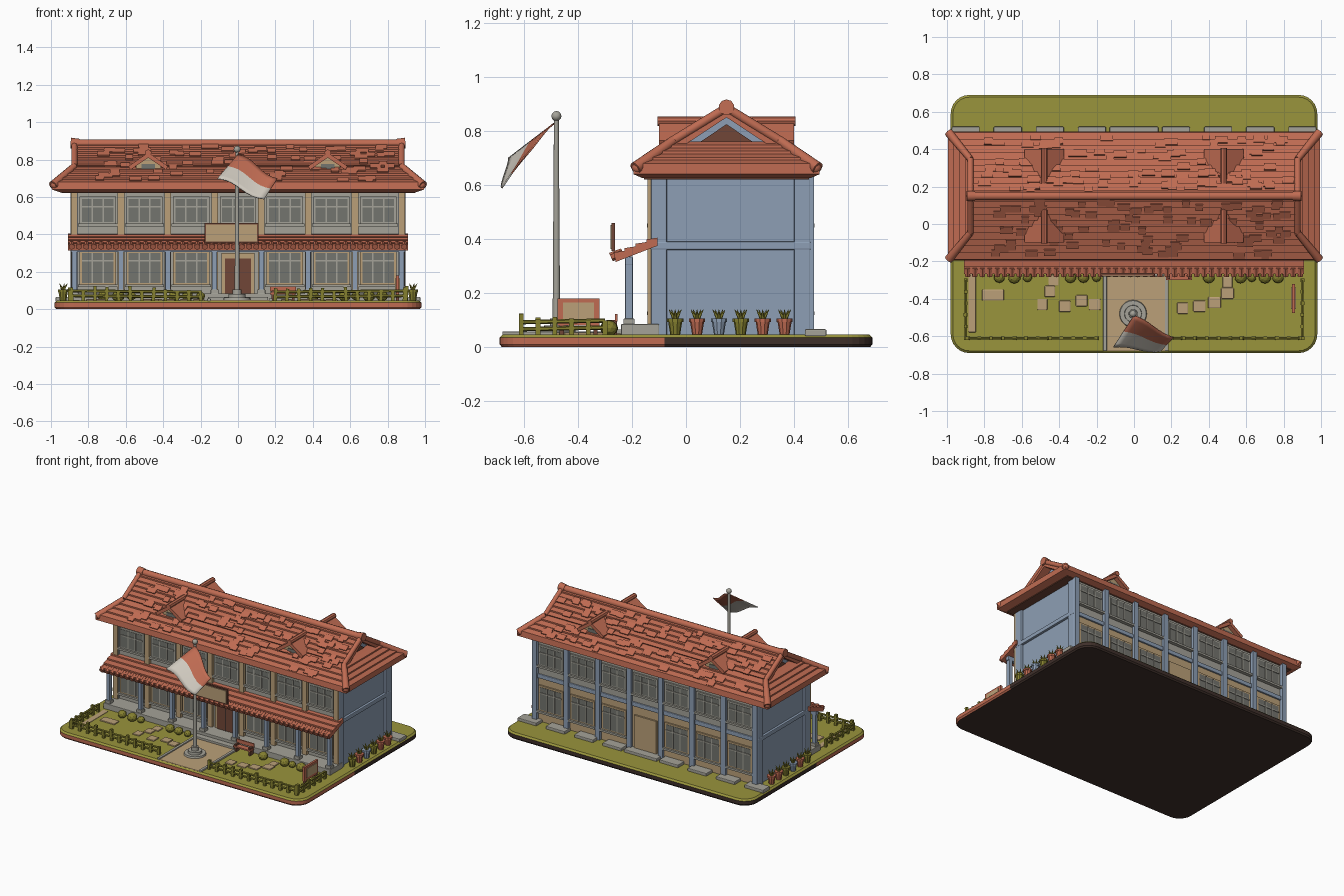
import bpy, bmesh, math, random
from mathutils import Vector, Matrix

random.seed(4)
cube = bpy.data.objects.get("Cube")
if cube:
    bpy.data.objects.remove(cube, do_unlink=True)

# Flat palette
PALETTE = {"terracotta": "BE6B53", "grass": "98933F", "blue_plaster": "8C9DB3", "tan": "BA9F78",
           "window_grey": "73746E", "stone": "A3A197", "dark_earth": "41332E",
           "door_brown": "70483A", "olive": "858033", "flag_white": "CFC9BE"}
ORDER = list(PALETTE)
MATS = []
for mat_name, code in PALETTE.items():
    rgb = [(int(code[i:i + 2], 16) / 255) ** 2.2 for i in (0, 2, 4)] + [1]
    m = bpy.data.materials.new(mat_name)
    m.use_nodes = True
    m.diffuse_color = rgb
    bsdf = m.node_tree.nodes["Principled BSDF"]
    bsdf.inputs["Base Color"].default_value = rgb
    bsdf.inputs["Roughness"].default_value = 0.9
    MATS.append(m)


class Part:
    """Collects simple solids into one named object."""
    def __init__(self, name):
        self.name, self.bm = name, bmesh.new()

    def paint(self, verts, mat):
        for f in {f for v in verts for f in v.link_faces}:
            f.material_index = ORDER.index(mat)

    def box(self, x0, x1, y0, y1, z0, z1, mat, rot=None):
        mx = Matrix.Translation(((x0 + x1) / 2, (y0 + y1) / 2, (z0 + z1) / 2))
        mx = mx @ (rot or Matrix()) @ Matrix.Diagonal((x1 - x0, y1 - y0, z1 - z0, 1))
        self.paint(bmesh.ops.create_cube(self.bm, size=1, matrix=mx)["verts"], mat)

    def tube(self, a, b, r0, r1, mat, seg=10):
        a, b = Vector(a), Vector(b)
        mx = Matrix.Translation((a + b) / 2) @ (b - a).to_track_quat('Z', 'Y').to_matrix().to_4x4()
        self.paint(bmesh.ops.create_cone(self.bm, cap_ends=True, segments=seg, radius1=r0, radius2=r1,
                                         depth=(b - a).length, matrix=mx)["verts"], mat)

    def ball(self, c, r, mat, squash=1.0):
        mx = Matrix.Translation(c) @ Matrix.Diagonal((1, 1, squash, 1))
        self.paint(bmesh.ops.create_icosphere(self.bm, subdivisions=2, radius=r, matrix=mx)["verts"], mat)

    def loft(self, rings, mat):
        loops = [[self.bm.verts.new(p) for p in ring] for ring in rings]
        n = len(loops[0])
        for lo, hi in zip(loops, loops[1:]):
            for i in range(n):
                self.bm.faces.new((lo[i], lo[(i + 1) % n], hi[(i + 1) % n], hi[i]))
        self.bm.faces.new(loops[0][::-1])
        self.bm.faces.new(loops[-1])
        self.paint([v for loop in loops for v in loop], mat)

    def prism_x(self, pts, x0, x1, mat):
        self.loft([[(x, a, b) for a, b in pts] for x in (x0, x1)], mat)

    def prism_y(self, pts, y0, y1, mat):
        self.loft([[(a, y, b) for a, b in pts] for y in (y0, y1)], mat)

    def done(self, bevel=0, smooth=False):
        bmesh.ops.recalc_face_normals(self.bm, faces=self.bm.faces)
        mesh = bpy.data.meshes.new(self.name)
        self.bm.to_mesh(mesh)
        self.bm.free()
        for mat in MATS:
            mesh.materials.append(mat)
        ob = bpy.data.objects.new(self.name, mesh)
        bpy.context.collection.objects.link(ob)
        if bevel:
            mod = ob.modifiers.new("soft_edges", 'BEVEL')
            mod.width, mod.segments, mod.limit_method = bevel, 2, 'ANGLE'
        if smooth:
            bpy.ops.object.select_all(action='DESELECT')
            ob.select_set(True)
            bpy.context.view_layer.objects.active = ob
            bpy.ops.object.shade_smooth_by_angle(angle=math.radians(40))
        return ob


# Rounded plinth: grass top, fired clay front rim, dark rear rim and underside
def outline(inset, z):
    pts = []
    for k, (sx, sy) in enumerate(((1, 1), (-1, 1), (-1, -1), (1, -1))):
        for j in range(7):
            a = math.radians(90 * k + 15 * j)
            pts.append((sx * 0.88 + (0.1 - inset) * math.cos(a), sy * 0.59 + (0.1 - inset) * math.sin(a), z))
        if k in (1, 3):
            pts.append((sx * (0.98 - inset), -0.08, z))
    return pts

p = Part("plinth")
p.loft([outline(0.008, 0), outline(0, 0.01), outline(0, 0.035), outline(0.012, 0.046)], "dark_earth")
p.bm.normal_update()
for f in p.bm.faces:
    c = f.calc_center_median()
    if f.normal.z > 0.5 or c.z > 0.036:
        f.material_index = ORDER.index("grass")
    elif c.y < -0.08 and abs(f.normal.z) < 0.9:
        f.material_index = ORDER.index("terracotta")
p.done()

# Walls, floor band and corner posts
FRONT, BACK = -0.115, 0.445
p = Part("walls")
p.box(-0.88, 0.88, FRONT, BACK, 0.04, 0.65, "blue_plaster")
p.box(-0.897, 0.897, FRONT - 0.017, BACK + 0.017, 0.36, 0.39, "blue_plaster")
for sx in (-1, 1):
    for y in (FRONT + 0.015, BACK - 0.015):
        p.box(sx * 0.875 - 0.02, sx * 0.875 + 0.02, y - 0.03, y + 0.03, 0.04, 0.64, "blue_plaster")
p.done(bevel=0.005)

# Facade bays with framed windows, front and back
BAYS = [0.25 * i for i in range(-3, 4)]
POSTS = [0.25 * i + 0.125 for i in range(-4, 4)]

def window(p, x, y, s, z0, z1, frame):
    w = 0.085
    p.box(x - w - 0.012, x + w + 0.012, y, y + s * 0.012, z0 - 0.012, z1 + 0.012, frame)
    p.box(x - w, x + w, y, y + s * 0.014, z0, z1, "window_grey")
    for dx in (-w / 3, w / 3):
        p.box(x + dx - 0.004, x + dx + 0.004, y, y + s * 0.019, z0, z1, "stone")
    p.box(x - w, x + w, y, y + s * 0.019, z1 - 0.045, z1 - 0.037, "stone")
    p.box(x - w - 0.02, x + w + 0.02, y, y + s * 0.026, z0 - 0.022, z0 - 0.008, "stone")

for name, y, s in (("front_facade", FRONT, -1), ("back_facade", BACK, 1)):
    p = Part(name)
    p.box(-0.86, 0.86, y, y + s * 0.006, 0.05, 0.36, "stone" if s < 0 else "tan")
    p.box(-0.86, 0.86, y, y + s * 0.006, 0.39, 0.64, "stone")
    for x in BAYS:
        window(p, x, y + s * 0.004, s, 0.465, 0.59, "stone")
        if abs(x) > 0.1:
            window(p, x, y + s * 0.004, s, 0.14, 0.30, "tan")
    for x in POSTS:
        p.box(x - 0.018, x + 0.018, y, y + s * 0.028, 0.05, 0.64, "tan" if s < 0 else "blue_plaster")
    p.box(-0.088, 0.088, y, y + s * 0.018, 0.05, 0.30, "tan")
    if s < 0:
        p.box(-0.07, 0.07, y, y + s * 0.024, 0.08, 0.27, "door_brown")
        p.box(-0.003, 0.003, y, y + s * 0.027, 0.08, 0.27, "dark_earth")
    p.done()

# Veranda: floor, posts, beam, tiled lean-to roof
p = Part("veranda")
p.box(-0.9, 0.9, -0.24, -0.1, 0.04, 0.085, "stone")
p.box(-0.16, 0.16, -0.28, -0.23, 0.04, 0.065, "stone")
for x in POSTS:
    p.box(x - 0.014, x + 0.014, -0.225, -0.197, 0.08, 0.33, "blue_plaster")
    p.box(x - 0.021, x + 0.021, -0.232, -0.19, 0.08, 0.105, "stone")
p.box(-0.895, 0.895, -0.225, -0.197, 0.305, 0.335, "blue_plaster")
p.done(bevel=0.003)

def courses(y0, z0, y1, z1, n, lift):
    pts = []
    for i in range(n):
        for t, up in ((i / n, lift), ((i + 1) / n, 0)):
            pts.append((y0 + (y1 - y0) * t, z0 + (z1 - z0) * t + up))
    return pts

p = Part("veranda_roof")
p.prism_x(courses(-0.268, 0.34, -0.105, 0.405, 4, 0.01) + [(-0.105, 0.375), (-0.26, 0.315)],
          -0.91, 0.91, "terracotta")
for i in range(46):
    x = -0.89 + 1.78 * i / 45
    p.tube((x, -0.278, 0.333), (x, -0.235, 0.352), 0.017, 0.014, "terracotta", 6)
p.done()

# Name board over the entrance
p = Part("name_board")
p.box(-0.18, 0.11, -0.275, -0.262, 0.355, 0.46, "door_brown")
p.box(-0.172, 0.102, -0.28, -0.27, 0.363, 0.452, "tan")
p.done()

# Main roof: hipped skirt, gabled top, ridges and raised tiles
CY, HALF, EAVE, RISE, SPLIT = 0.15, 0.34, 0.67, 0.215, 0.42

def ring(hx, hy, z):
    return [(-hx, CY - hy, z), (hx, CY - hy, z), (hx, CY + hy, z), (-hx, CY + hy, z)]

p = Part("main_roof")
rings = [ring(0.95, 0.31, 0.625), ring(0.995, 0.345, 0.64)]
for i in range(4):
    for j, up in ((i, 0.01), (i + 1, 0)):
        t = SPLIT * j / 4
        rings.append(ring(0.995 - 0.125 * j / 4, HALF * (1 - t), EAVE + RISE * t + up))
p.loft(rings, "terracotta")
ys, zs = HALF * (1 - SPLIT), EAVE + RISE * SPLIT
side = courses(-ys, zs, 0, EAVE + RISE, 6, 0.01)
prof = side + [(-y, z) for y, z in side[::-1]] + [(ys - 0.03, zs - 0.02), (0, EAVE + RISE - 0.035), (0.03 - ys, zs - 0.02)]
p.prism_x([(CY + y, z) for y, z in prof], -0.885, 0.885, "terracotta")
p.box(-0.945, 0.945, CY - 0.305, CY + 0.305, 0.62, 0.628, "door_brown")
slope = math.atan2(RISE, HALF)
for s in (-1, 1):
    for _ in range(90):
        t, x = random.uniform(0.06, 0.9), random.uniform(-0.83, 0.83)
        y, z = CY + s * HALF * (1 - t), EAVE + RISE * t + 0.006
        w = random.uniform(0.02, 0.035)
        p.box(x - w, x + w, y - 0.02, y + 0.02, z - 0.006, z + 0.006, "terracotta",
              Matrix.Rotation(-s * slope, 4, 'X'))
p.done()

p = Part("roof_ridges")
top = EAVE + RISE
p.tube((-0.89, CY, top), (0.89, CY, top), 0.023, 0.023, "terracotta")
for sx in (-1, 1):
    p.tube((sx * 0.85, CY, top), (sx * 0.895, CY, top + 0.003), 0.026, 0.029, "terracotta")
    for sy in (-1, 1):
        knee = (sx * 0.875, CY + sy * ys, zs + 0.004)
        p.tube((sx * 0.99, CY + sy * 0.338, EAVE - 0.008), knee, 0.024, 0.018, "terracotta")
        p.tube(knee, (sx * 0.875, CY, top), 0.017, 0.017, "terracotta")
        p.ball((sx * 0.98, CY + sy * 0.328, EAVE - 0.005), 0.024, "terracotta")
p.done(smooth=True)

# Recessed gable ends
p = Part("gable_ends")
for sx in (-1, 1):
    for k, x, mat in ((1, 0.825, "blue_plaster"), (0.6, 0.832, "door_brown")):
        p.prism_x([(CY - 0.17 * k, zs - 0.004), (CY + 0.17 * k, zs - 0.004), (CY, zs + 0.108 * k)],
                  sx * 0.78, sx * x, mat)
p.done()

# Dormers running through the roof, open to front and back
p = Part("dormers")
for cx in (-0.48, 0.48):
    p.prism_y([(cx + a, b) for a, b in ((-0.065, 0.69), (0.065, 0.69), (0.065, 0.78), (0, 0.83), (-0.065, 0.78))],
              -0.07, 0.37, "tan")
    p.prism_y([(cx + a, b) for a, b in ((-0.105, 0.765), (0, 0.838), (0.105, 0.765), (0.095, 0.745),
                                        (0, 0.81), (-0.095, 0.745))], -0.1, 0.4, "terracotta")
    p.tube((cx, -0.105, 0.836), (cx, 0.405, 0.836), 0.018, 0.018, "terracotta", 8)
    p.box(cx - 0.035, cx + 0.035, -0.075, 0.375, 0.735, 0.775, "window_grey")
    p.box(cx - 0.06, cx + 0.06, -0.085, 0.385, 0.715, 0.727, "terracotta")
p.done()

# Flagpole on a round stepped base
px, py = -0.005, -0.48
p = Part("flagpole")
for z, r in ((0.062, 0.075), (0.08, 0.048), (0.105, 0.025)):
    p.tube((px, py, 0.045), (px, py, z), r, r * 0.94, "stone", 20)
p.tube((px, py, 0.08), (px, py, 0.85), 0.014, 0.009, "stone")
p.ball((px, py, 0.855), 0.019, "stone")
p.done(smooth=True)

# Drooping two-band flag
p = Part("flag")
hoist, hoist_low, fly, fly_low = map(Vector, ((0, -0.49, 0.83), (-0.11, -0.66, 0.7), (0.21, -0.61, 0.7), (0.14, -0.685, 0.59)))
N = 8
grid = []
for j in range(N + 1):
    v = j / N
    grid.append([p.bm.verts.new(hoist.lerp(hoist_low, v).lerp(fly.lerp(fly_low, v), i / N)
                 + Vector((0, 0.5, 1)) * 0.012 * math.sin(math.tau * i / N)) for i in range(N + 1)])
for j in range(N):
    for i in range(N):
        f = p.bm.faces.new((grid[j][i], grid[j][i + 1], grid[j + 1][i + 1], grid[j + 1][i]))
        f.material_index = ORDER.index("terracotta" if j < N / 2 else "flag_white")
flag = p.done(smooth=True)
flag.modifiers.new("cloth", 'SOLIDIFY').thickness = 0.006

# Paving: walkway, kerbs, stepping stones and rear slabs
p = Part("paving")
p.box(-0.15, 0.17, -0.68, -0.24, 0.04, 0.05, "tan")
for x in (-0.155, 0.175):
    p.box(x - 0.01, x + 0.01, -0.68, -0.27, 0.04, 0.058, "stone")
p.box(-0.885, -0.845, -0.58, -0.26, 0.04, 0.05, "tan")
for x, y in ((-0.78, -0.38), (-0.73, -0.38), (-0.49, -0.43), (-0.45, -0.36), (-0.43, -0.3), (-0.37, -0.44),
             (-0.28, -0.41), (-0.21, -0.43), (0.26, -0.45), (0.35, -0.44), (0.43, -0.42), (0.5, -0.37), (0.5, -0.31)):
    w = random.uniform(0.026, 0.036)
    p.box(x - w, x + w, y - 0.03, y + 0.03, 0.04, 0.054, "tan")
for i in range(-4, 5):
    w = 0.13 if i == 0 else 0.075
    p.box(i * 0.225 - w, i * 0.225 + w, 0.44, 0.52, 0.04, 0.066, "stone")
p.done(bevel=0.005)

# Picket fences
p = Part("garden_fence")
def fence(a, b):
    a, b = Vector(a), Vector(b)
    n = round((b - a).length / 0.062)
    for i in range(n + 1):
        c, h = a.lerp(b, i / n), random.uniform(0.095, 0.125)
        p.box(c.x - 0.009, c.x + 0.009, c.y - 0.009, c.y + 0.009, 0.04, h, "olive",
              Matrix.Rotation(random.uniform(-0.08, 0.08), 4, 'Y'))
    for z in (0.066, 0.092):
        p.tube((a.x, a.y, z), (b.x, b.y, z + 0.006), 0.008, 0.008, "olive", 6)
for sx in (-1, 1):
    fence((sx * 0.2, -0.61), (sx * 0.89, -0.61))
    fence((sx * 0.9, -0.61), (sx * 0.9, -0.3))
p.done()

# Notice board and bench
p = Part("notice_board")
p.box(0.845, 0.86, -0.475, -0.32, 0.08, 0.18, "terracotta")
for x in (0.842, 0.863):
    p.box(x - 0.002, x + 0.002, -0.455, -0.34, 0.1, 0.165, "tan")
for y in (-0.46, -0.335):
    p.box(0.845, 0.86, y - 0.008, y + 0.008, 0.04, 0.09, "door_brown")
p.done()
p = Part("bench")
p.box(0.17, 0.31, -0.3, -0.26, 0.078, 0.088, "terracotta")
p.box(0.17, 0.31, -0.262, -0.253, 0.095, 0.122, "terracotta")
for x in (0.185, 0.295):
    p.box(x - 0.007, x + 0.007, -0.295, -0.255, 0.04, 0.1, "door_brown")
p.done()

# Shrubs along the veranda and potted plants down both sides
p = Part("shrubs")
for x in (-0.72, -0.64, -0.57, -0.34, -0.27, -0.2, 0.4, 0.57, 0.63, 0.7, 0.77):
    p.ball((x, -0.285, 0.07), random.uniform(0.024, 0.034), "olive", 0.9)
p.done()
p = Part("potted_plants")
for sx in (-1, 1):
    for i, mat in enumerate(("olive", "terracotta", "blue_plaster", "olive", "terracotta", "terracotta")):
        x, y = sx * 0.935, -0.04 + 0.081 * i
        p.tube((x, y, 0.044), (x, y, 0.1), 0.018, 0.027, mat)
        p.tube((x, y, 0.092), (x, y, 0.105), 0.03, 0.03, mat)
        for k in range(5):
            a = math.tau * k / 5
            p.tube((x, y, 0.1), (x + 0.024 * math.cos(a), y + 0.024 * math.sin(a), 0.138), 0.01, 0.001, "olive", 5)
p.done()
